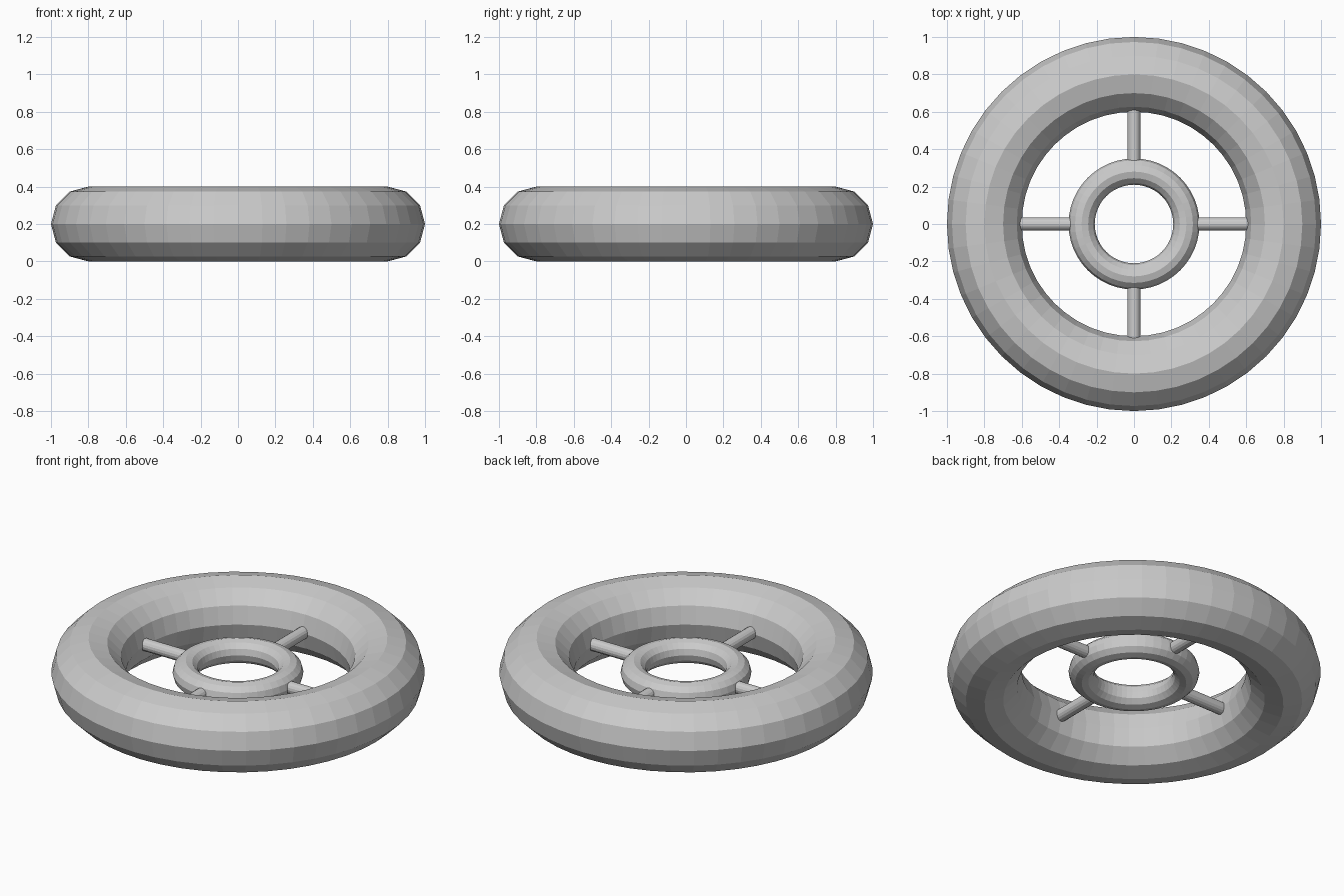
import bpy
import math

if "Cube" in bpy.data.objects:
    bpy.data.objects.remove(bpy.data.objects["Cube"])

Z = 0.2  # height of the wheel's mid plane


def ring(name, major, minor):
    bpy.ops.mesh.primitive_torus_add(
        major_radius=major, minor_radius=minor,
        major_segments=48, minor_segments=12, location=(0, 0, Z))
    bpy.context.object.name = name


def spoke(name, angle, r0, r1, radius):
    mid = (r0 + r1) / 2
    bpy.ops.mesh.primitive_cylinder_add(
        vertices=16, radius=radius, depth=r1 - r0,
        location=(mid * math.cos(angle), mid * math.sin(angle), Z),
        rotation=(0, math.pi / 2, angle))
    bpy.context.object.name = name


# Outer tyre and hub ring
ring("outer_ring", 0.8, 0.2)
ring("hub_ring", 0.28, 0.07)

# Four spokes, ends sunk into both rings
for i in range(4):
    spoke(f"spoke_{i + 1}", i * math.pi / 2, 0.3, 0.65, 0.035)
